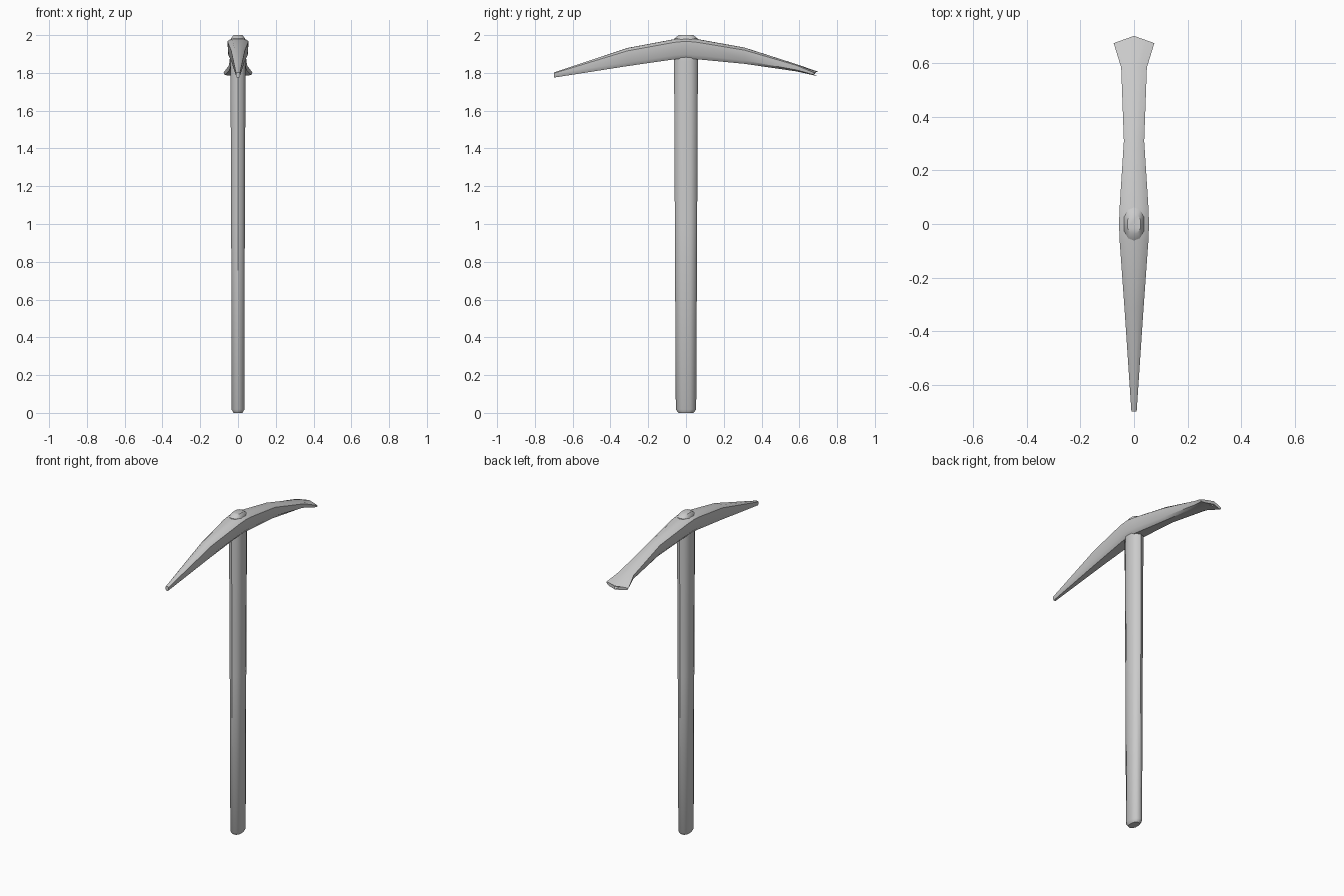
import bpy, bmesh

if "Cube" in bpy.data.objects:
    bpy.data.objects.remove(bpy.data.objects["Cube"])


def loft(name, rings, angle):
    """Skin a list of equal-length closed rings and cap both ends."""
    bm = bmesh.new()
    loops = [[bm.verts.new(p) for p in ring] for ring in rings]
    for a, b in zip(loops, loops[1:]):
        for i in range(len(a)):
            j = (i + 1) % len(a)
            bm.faces.new((a[i], a[j], b[j], b[i]))
    bm.faces.new(loops[0])
    bm.faces.new(loops[-1])
    bmesh.ops.recalc_face_normals(bm, faces=bm.faces)
    mesh = bpy.data.meshes.new(name)
    bm.to_mesh(mesh)
    bm.free()
    obj = bpy.data.objects.new(name, mesh)
    bpy.context.collection.objects.link(obj)
    bpy.ops.object.select_all(action='DESELECT')
    obj.select_set(True)
    bpy.context.view_layer.objects.active = obj
    bpy.ops.object.shade_smooth_by_angle(angle=angle)
    return obj


def mirrored(half):
    """Complete a half outline, listed top to bottom, across x = 0."""
    return half + [(-x, v) for x, v in reversed(half) if x > 0]


# Handle: ten-sided oval, slightly wider at the top, with chamfered ends
oval = mirrored([(0, 1), (0.6, 0.86), (1, 0.42), (1, -0.42), (0.6, -0.86), (0, -1)])
handle_levels = [  # z, half width x, half depth y
    (0.0, 0.024, 0.040), (0.018, 0.034, 0.054), (1.0, 0.036, 0.059),
    (1.86, 0.040, 0.063), (1.982, 0.037, 0.062), (2.0, 0.024, 0.038)]
loft("handle", [[(x * w, y * d, z) for x, y in oval]
                for z, w, d in handle_levels], 0.7)

# Head: curved bar, pick point at the front and flared blade at the back
section = mirrored([(0, 1), (0.55, 0.99), (1, 0.84), (0.93, 0.2), (0.6, 0), (0, 0)])
head_stations = [  # y, half width, bottom z, top z, set-back of the sides
    (-0.70, 0.010, 1.775, 1.802, 0), (-0.31, 0.036, 1.836, 1.932, 0),
    (-0.06, 0.054, 1.872, 1.979, 0), (0.0, 0.056, 1.876, 1.985, 0),
    (0.06, 0.054, 1.872, 1.979, 0), (0.31, 0.038, 1.848, 1.934, 0),
    (0.585, 0.048, 1.808, 1.846, 0), (0.703, 0.076, 1.785, 1.805, 0.027)]
loft("pick_head", [[(x * w, y - back * abs(x), lo + v * (hi - lo)) for x, v in section]
                   for y, w, lo, hi, back in head_stations], 0.7)
